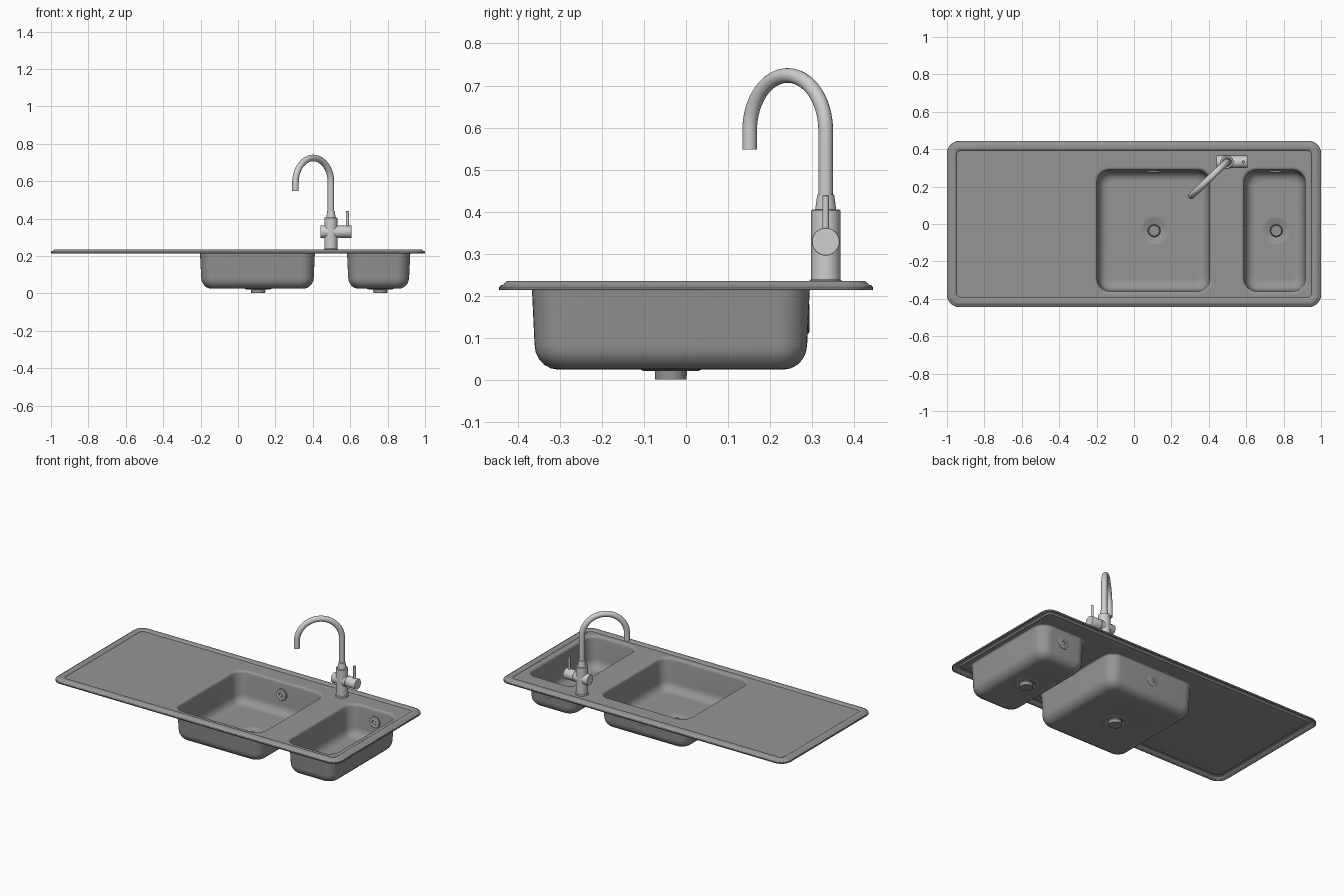
import bpy, bmesh, math
from mathutils import Matrix, Vector

if "Cube" in bpy.data.objects:
    bpy.data.objects.remove(bpy.data.objects["Cube"])


def material(name, v):
    m = bpy.data.materials.new(name)
    m.diffuse_color = (v, v, v, 1)
    m.use_nodes = True
    m.node_tree.nodes["Principled BSDF"].inputs["Base Color"].default_value = m.diffuse_color
    return m


SINK = material("sink_grey", 0.30)
STEEL = material("tap_steel", 0.62)
T = 0.006  # sheet thickness


def finish(name, bm, mat, angle=35):
    me = bpy.data.meshes.new(name)
    bm.to_mesh(me)
    bm.free()
    ob = bpy.data.objects.new(name, me)
    bpy.context.collection.objects.link(ob)
    me.materials.append(mat)
    bpy.ops.object.select_all(action='DESELECT')
    bpy.context.view_layer.objects.active = ob
    ob.select_set(True)
    bpy.ops.object.shade_smooth_by_angle(angle=math.radians(angle))
    return ob


def rounded_rect(cx, cy, hx, hy, r, z, n=8):
    pts = []
    for k, (sx, sy) in enumerate([(1, 1), (-1, 1), (-1, -1), (1, -1)]):
        for i in range(n + 1):
            a = math.pi / 2 * (k + i / n)
            pts.append((cx + sx * (hx - r) + r * math.cos(a),
                        cy + sy * (hy - r) + r * math.sin(a), z))
    return pts


def circle(cx, cy, r, z, n=32):
    return [(cx + r * math.cos(2 * math.pi * i / n),
             cy + r * math.sin(2 * math.pi * i / n), z) for i in range(n)]


def strip(bm, loops):
    """Bridge successive point loops; return the first and last vertex loops."""
    rows = [[bm.verts.new(p) for p in lp] for lp in loops]
    for a, b in zip(rows, rows[1:]):
        for i in range(len(a)):
            j = (i + 1) % len(a)
            bm.faces.new((a[i], a[j], b[j], b[i]))
    return rows[0], rows[-1]


def fill(bm, *rings):
    edges = []
    for r in rings:
        edges += [bm.edges.get((r[i - 1], r[i])) for i in range(len(r))]
    bmesh.ops.triangle_fill(bm, edges=edges, use_beauty=True, normal=(0, 0, 1))


def lathe(name, profile, mat, loc, axis=(0, 0, 1), n=32):
    """Revolve (radius, height) pairs about an axis, with both ends capped."""
    bm = bmesh.new()
    a, b = strip(bm, [circle(0, 0, r, z, n) for r, z in profile])
    bm.faces.new(a)
    bm.faces.new(b)
    bmesh.ops.recalc_face_normals(bm, faces=bm.faces)
    rot = Vector((0, 0, 1)).rotation_difference(Vector(axis)).to_matrix().to_4x4()
    bm.transform(Matrix.Translation(loc) @ rot)
    return finish(name, bm, mat)


# Sink sheet: stepped rim, recessed deck, two basins with drains
BASINS = [(0.104, 0.315, 0.108), (0.752, 0.177, 0.761)]  # centre x, half width, drain x
BY, BHY, DY = -0.036, 0.338, -0.036
DECK = 0.228
bm = bmesh.new()
rim = [(0, 0.214), (0, 0.221), (0.003, 0.225), (0.010, 0.227), (0.015, 0.233),
       (0.020, 0.2355), (0.044, 0.2355), (0.048, 0.233), (0.051, DECK), (0.055, DECK)]
_, deck_edge = strip(bm, [rounded_rect(0, 0, 1 - d, 0.444 - d, max(0.065 - d, 0.025), z)
                          for d, z in rim])
wall = [(-0.004, DECK), (0, DECK), (0.007, 0.226), (0.012, 0.221), (0.014, 0.212),
        (0.020, 0.085)]
for i in range(1, 6):  # rounded bottom edge
    a = math.pi / 2 * i / 5
    wall.append((0.070 - 0.050 * math.cos(a), 0.085 - 0.054 * math.sin(a)))
wall.append((0.076, 0.031))
openings = []
for cx, hx, dx in BASINS:
    top, floor = strip(bm, [rounded_rect(cx, BY, hx - d, BHY - d, max(0.075 - d * 0.6, 0.02), z)
                            for d, z in wall])
    openings.append(top)
    ring, bottom = strip(bm, [circle(dx, DY, r, z) for r, z in
                              [(0.075, 0.031), (0.071, 0.031), (0.065, 0.028), (0.036, 0.027),
                               (0.033, 0.025), (0.033, T)]])
    fill(bm, floor, ring)
    bm.faces.new(bottom)
fill(bm, deck_edge, *openings)
bmesh.ops.recalc_face_normals(bm, faces=bm.faces)
deck = max(bm.faces, key=lambda f: f.calc_area())
if deck.normal.z < 0:
    bmesh.ops.reverse_faces(bm, faces=bm.faces)
sink = finish("sink", bm, SINK)
mod = sink.modifiers.new("sheet_thickness", 'SOLIDIFY')
mod.thickness = T
mod.offset = -1

# Drain plugs and overflow fittings
for i, (cx, hx, dx) in enumerate(BASINS):
    lathe(f"drain_plug_{i}", [(0.031, 0.012), (0.031, 0.023), (0.028, 0.026), (0.006, 0.026)],
          SINK, (dx, DY, 0))
    lathe(f"overflow_ring_{i}",
          [(0.034, -0.004), (0.034, 0.004), (0.030, 0.008), (0.018, 0.008), (0.014, 0.001),
           (0.008, 0.001), (0.007, 0.005), (0.002, 0.005)],
          STEEL, (dx, 0.283, 0.147), (0, -1, 0))
    lathe(f"overflow_back_{i}",
          [(0.037, -0.006), (0.037, 0.004), (0.033, 0.006), (0.012, 0.006), (0.010, 0.003),
           (0.003, 0.003)],
          SINK, (dx, 0.287, 0.147), (0, 1, 0))

# Tap body, side handle and lever
TX, TY = 0.497, 0.332
lathe("tap_body", [(0.038, 0.227), (0.038, 0.237), (0.035, 0.239), (0.035, 0.403),
                   (0.033, 0.405), (0.025, 0.405), (0.020, 0.441), (0.017, 0.441)],
      STEEL, (TX, TY, 0))
lathe("tap_handle", [(0.032, -0.056), (0.033, -0.054), (0.033, 0.040), (0.031, 0.041),
                     (0.031, 0.043), (0.033, 0.044), (0.033, 0.108), (0.032, 0.110)],
      STEEL, (TX, TY, 0.329), (1, 0, 0))
lathe("tap_lever", [(0.008, 0.34), (0.008, 0.438), (0.006, 0.440)],
      STEEL, (0.585, TY, 0), n=16)

# Swan-neck spout, swung towards the large basin
R, CZ = 0.131, 0.593
dirn = Vector((0.307 - TX, 0.151 - TY, 0)).normalized()
base = Vector((TX, TY, 0))
path = [base + Vector((0, 0, z)) for z in (0.43, 0.50)]
for i in range(33):
    a = math.pi * i / 32
    path.append(base + dirn * (R - R * math.cos(a)) + Vector((0, 0, CZ + R * math.sin(a))))
path.append(base + dirn * 2 * R + Vector((0, 0, 0.548)))
cu = bpy.data.curves.new("spout", 'CURVE')
cu.dimensions = '3D'
cu.bevel_depth = 0.0175
cu.bevel_resolution = 6
cu.use_fill_caps = True
sp = cu.splines.new('POLY')
sp.points.add(len(path) - 1)
for p, co in zip(sp.points, path):
    p.co = (*co, 1)
sp.use_smooth = True
cu.materials.append(STEEL)
bpy.context.collection.objects.link(bpy.data.objects.new("spout", cu))
